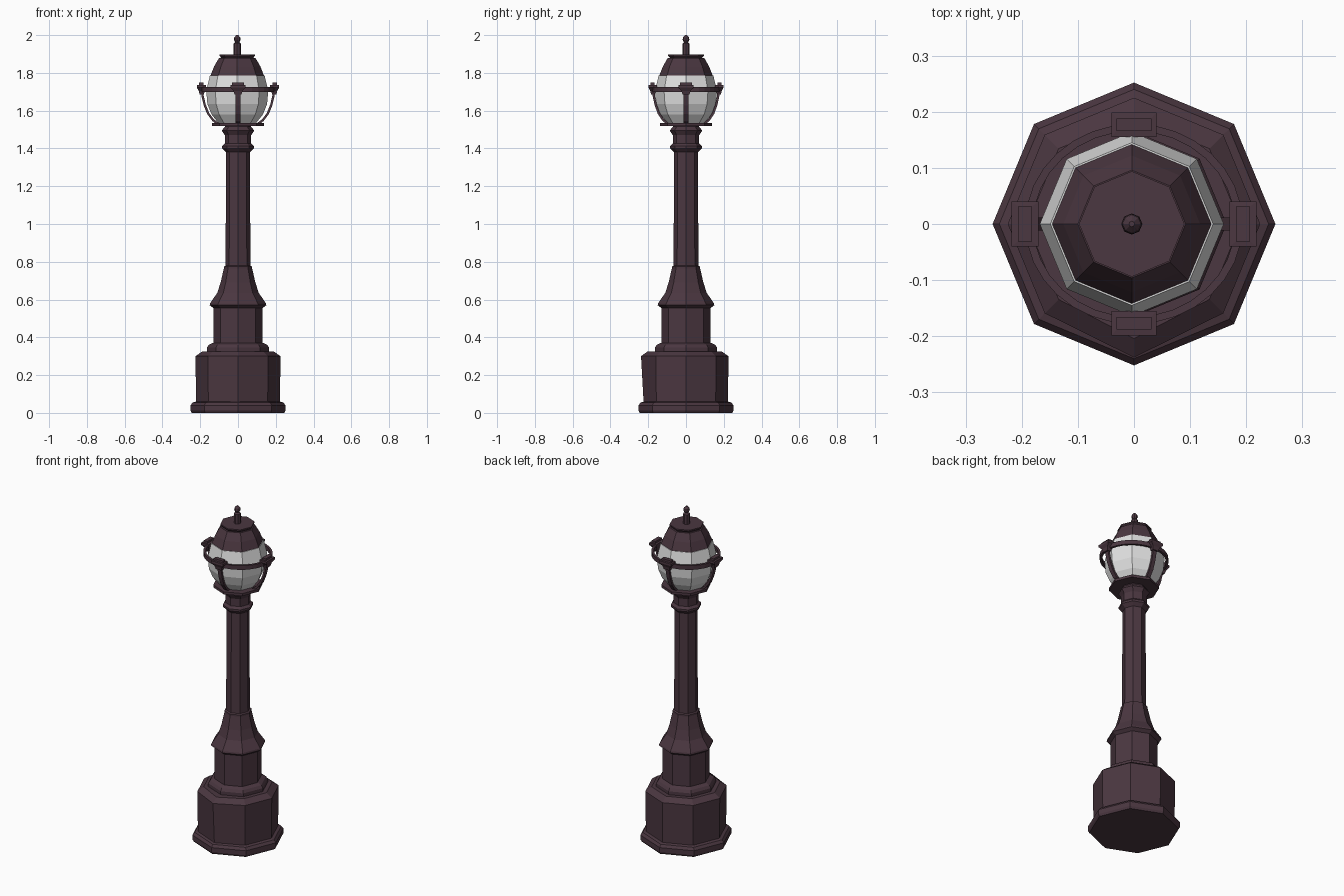
import bpy, bmesh, math
from mathutils import Vector

cube = bpy.data.objects.get("Cube")
if cube:
    bpy.data.objects.remove(cube)


def material(name, rgb):
    m = bpy.data.materials.new(name)
    m.use_nodes = True
    m.diffuse_color = (*rgb, 1)
    m.node_tree.nodes["Principled BSDF"].inputs["Base Color"].default_value = (*rgb, 1)
    return m


IRON = material("dark plum iron", (0.07, 0.038, 0.052))
GLASS = material("white glass", (0.75, 0.75, 0.75))


def finish(name, bm, mat):
    bmesh.ops.recalc_face_normals(bm, faces=bm.faces)
    mesh = bpy.data.meshes.new(name)
    bm.to_mesh(mesh)
    bm.free()
    mesh.materials.append(mat)
    obj = bpy.data.objects.new(name, mesh)
    bpy.context.collection.objects.link(obj)
    return obj


def turned(name, profile, mat=IRON, sides=8, center=0.0, sy=1.0, closed=False):
    """Turn a (radius, height) profile around the vertical axis."""
    bm = bmesh.new()
    rings = []
    for r, z in profile:
        angles = [math.tau * i / sides for i in range(sides)]
        rings.append([bm.verts.new((center + r * math.cos(a), r * sy * math.sin(a), z))
                      for a in angles])
    pairs = list(zip(rings, rings[1:]))
    if closed:
        pairs.append((rings[-1], rings[0]))
    else:
        bm.faces.new(rings[0])
        bm.faces.new(rings[-1])
    for low, high in pairs:
        for i in range(sides):
            j = (i + 1) % sides
            bm.faces.new((low[i], low[j], high[j], high[i]))
    return finish(name, bm, mat)


def bracket_frame(angle):
    """Outward and sideways directions, and the reach of the oval ring."""
    out = Vector((math.cos(angle), math.sin(angle), 0))
    side = Vector((-out.y, out.x, 0))
    return out, side, 1.0 if abs(out.x) > 0.5 else 0.91


def loft(name, sections, angle):
    """Join rectangles given as (inner, outer, half width, height)."""
    out, side, reach = bracket_frame(angle)
    bm = bmesh.new()
    loops = []
    for a, b, w, z in sections:
        corners = ((a, -w), (b, -w), (b, w), (a, w))
        loops.append([bm.verts.new(out * d * reach + side * s + Vector((0, 0, z)))
                      for d, s in corners])
    bm.faces.new(loops[0])
    bm.faces.new(loops[-1])
    for low, high in zip(loops, loops[1:]):
        for i in range(4):
            j = (i + 1) % 4
            bm.faces.new((low[i], low[j], high[j], high[i]))
    return finish(name, bm, IRON)


def strap(name, path, half_width, thickness, angle):
    """Sweep a flat bar along a (distance, height) path."""
    out, side, reach = bracket_frame(angle)
    points = [out * d * reach + Vector((0, 0, z)) for d, z in path]
    bm = bmesh.new()
    loops = []
    for i, p in enumerate(points):
        t = (points[min(i + 1, len(points) - 1)] - points[max(i - 1, 0)]).normalized()
        n = side.cross(t) * thickness / 2
        s = side * half_width
        loops.append([bm.verts.new(q) for q in (p - n - s, p + n - s, p + n + s, p - n + s)])
    bm.faces.new(loops[0])
    bm.faces.new(loops[-1])
    for low, high in zip(loops, loops[1:]):
        for i in range(4):
            j = (i + 1) % 4
            bm.faces.new((low[i], low[j], high[j], high[i]))
    return finish(name, bm, IRON)


# Plinth, with its front corner leaning slightly forward
turned("base_moulding", [(0.245, 0), (0.252, 0.012), (0.252, 0.04), (0.24, 0.055), (0.22, 0.06)])
plinth = turned("plinth", [(0.222, 0.05), (0.225, 0.3), (0.19, 0.325)])
for v in plinth.data.vertices:
    if v.co.y < -0.18:
        v.co.y -= 0.013 * v.co.z / 0.3

# Pedestal and column
turned("pedestal_collar", [(0.165, 0.32), (0.165, 0.345), (0.155, 0.36), (0.135, 0.37)])
turned("pedestal", [(0.13, 0.36), (0.13, 0.555), (0.15, 0.57), (0.148, 0.58), (0.11, 0.635),
                    (0.092, 0.69), (0.075, 0.765), (0.075, 0.775), (0.065, 0.78)])
turned("column", [(0.066, 0.77), (0.063, 1.385)])
turned("capital", [(0.063, 1.38), (0.084, 1.4), (0.084, 1.412), (0.07, 1.425), (0.07, 1.47),
                   (0.086, 1.495), (0.07, 1.515), (0.07, 1.525)])
turned("lamp_tray", [(0.137, 1.52), (0.137, 1.535)])

# Glass globe and roof
turned("globe", [(0.1, 1.535), (0.136, 1.58), (0.158, 1.635), (0.164, 1.705), (0.145, 1.785)],
       GLASS, center=-0.004)
turned("roof", [(0.143, 1.782), (0.122, 1.835), (0.096, 1.88)], center=-0.004)
turned("roof_cap", [(0.085, 1.88), (0.094, 1.89), (0.094, 1.897)], center=-0.004)
turned("finial", [(0.019, 1.895), (0.019, 1.955), (0.011, 1.962), (0.018, 1.975),
                  (0.016, 1.988), (0.005, 2.0)], center=-0.004)

# Oval ring around the globe
turned("support_ring", [(0.18, 1.7), (0.194, 1.7), (0.194, 1.725), (0.18, 1.725)],
       sides=32, sy=0.92, closed=True)

# Four curved arms with flared bracket heads
ARM = [(0.105, 1.53), (0.132, 1.55), (0.158, 1.585), (0.176, 1.63), (0.187, 1.675), (0.192, 1.71)]
HEAD = [(0.18, 0.203, 0.018, 1.685), (0.177, 0.208, 0.024, 1.705), (0.17, 0.218, 0.04, 1.722),
        (0.17, 0.218, 0.04, 1.735), (0.182, 0.207, 0.031, 1.736), (0.182, 0.207, 0.031, 1.748)]
for k, label in enumerate(("left", "back", "right", "front")):
    strap(label + "_arm", ARM, 0.012, 0.012, k * math.pi / 2)
    loft(label + "_bracket", HEAD, k * math.pi / 2)
